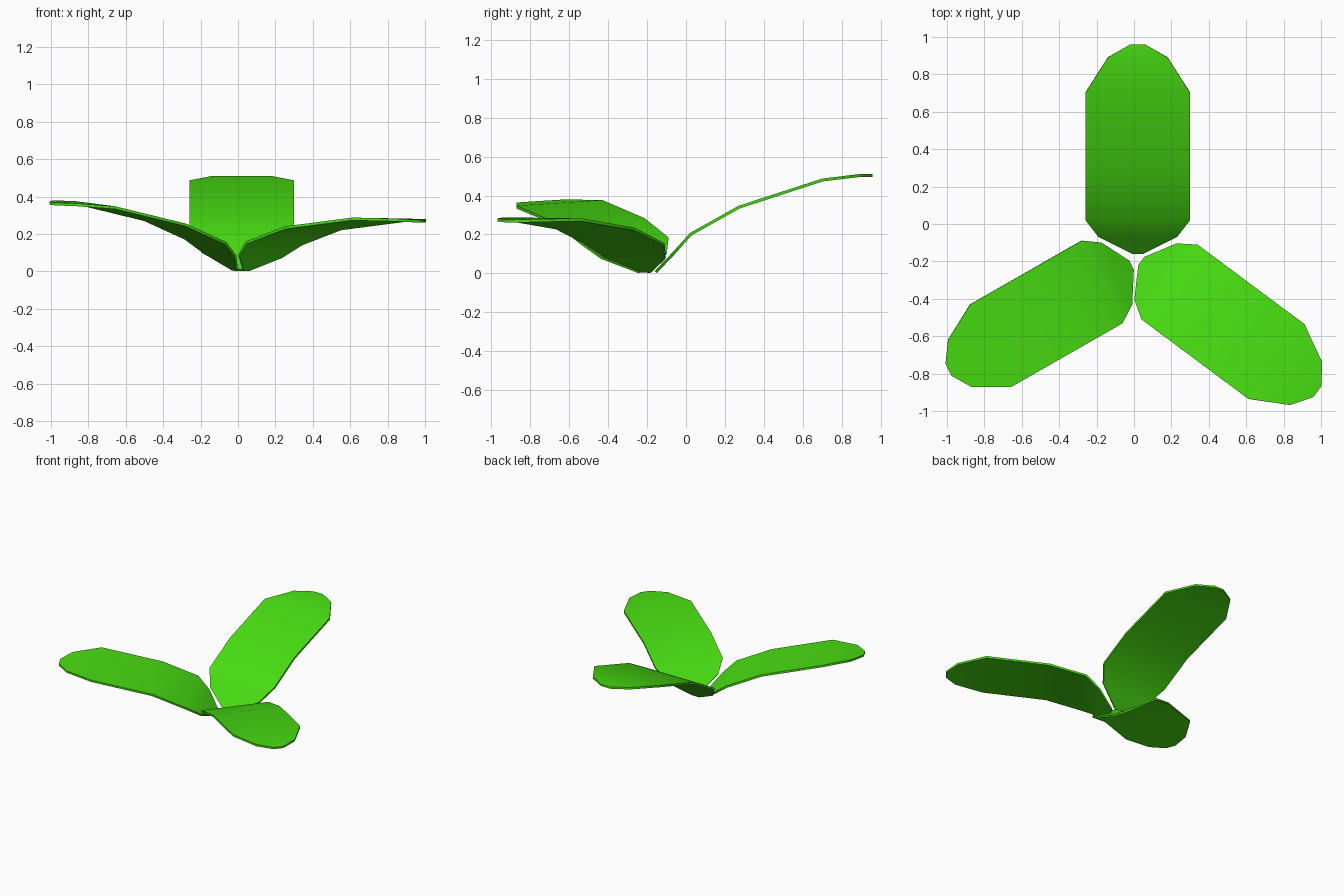
import bpy
import math
from mathutils import Vector

if "Cube" in bpy.data.objects:
    bpy.data.objects.remove(bpy.data.objects["Cube"])

green = bpy.data.materials.new("leaf_green")
green.diffuse_color = (0.065, 0.72, 0.006, 1)
green.use_nodes = True
green.node_tree.nodes["Principled BSDF"].inputs["Base Color"].default_value = green.diffuse_color

# Outline shared by all leaves: distance along the leaf, half width
OUTLINE = [(-0.18, 0.03), (-0.09, 0.21), (0.0, 0.28), (0.25, 0.28),
           (0.68, 0.28), (0.87, 0.16), (0.94, 0.04)]


def leaf(name, origin, along, side, heights, tilt=0.0):
    """Curved strip following the outline; side points to the leaf's right edge."""
    origin, along, side = Vector(origin), Vector(along), Vector(side)
    verts = []
    for (t, w), z in zip(OUTLINE, heights):
        for s in (-w, w):
            p = origin + along * t + side * s
            verts.append((p.x, p.y, z + tilt * s))
    faces = [(2 * i, 2 * i + 1, 2 * i + 3, 2 * i + 2) for i in range(len(OUTLINE) - 1)]
    mesh = bpy.data.meshes.new(name)
    mesh.from_pydata(verts, [], faces)
    mesh.materials.append(green)
    ob = bpy.data.objects.new(name, mesh)
    bpy.context.collection.objects.link(ob)
    bpy.ops.object.select_all(action='DESELECT')
    ob.select_set(True)
    bpy.context.view_layer.objects.active = ob
    # Thin blade, thickened downwards
    mod = ob.modifiers.new("thickness", 'SOLIDIFY')
    mod.thickness = 0.015
    mod.offset = -1
    bpy.ops.object.modifier_apply(modifier=mod.name)
    bpy.ops.object.shade_smooth_by_angle(angle=math.radians(35))
    return ob


# Tall leaf pointing back
leaf("back_leaf", (0.02, 0.02), (0, 1), (1, 0),
     [0.012, 0.107, 0.207, 0.347, 0.487, 0.51, 0.51])

# Middle-height leaf pointing front left, slightly tilted
leaf("left_leaf", (-0.17, -0.31), (-0.875, -0.5), (-0.39, 0.79),
     [0.015, 0.095, 0.17, 0.27, 0.362, 0.372, 0.37], tilt=0.05)

# Lowest leaf pointing front right
leaf("right_leaf", (0.19, -0.31), (0.84, -0.625), (-0.536, -0.714),
     [0.015, 0.085, 0.157, 0.238, 0.285, 0.281, 0.276], tilt=0.01)
